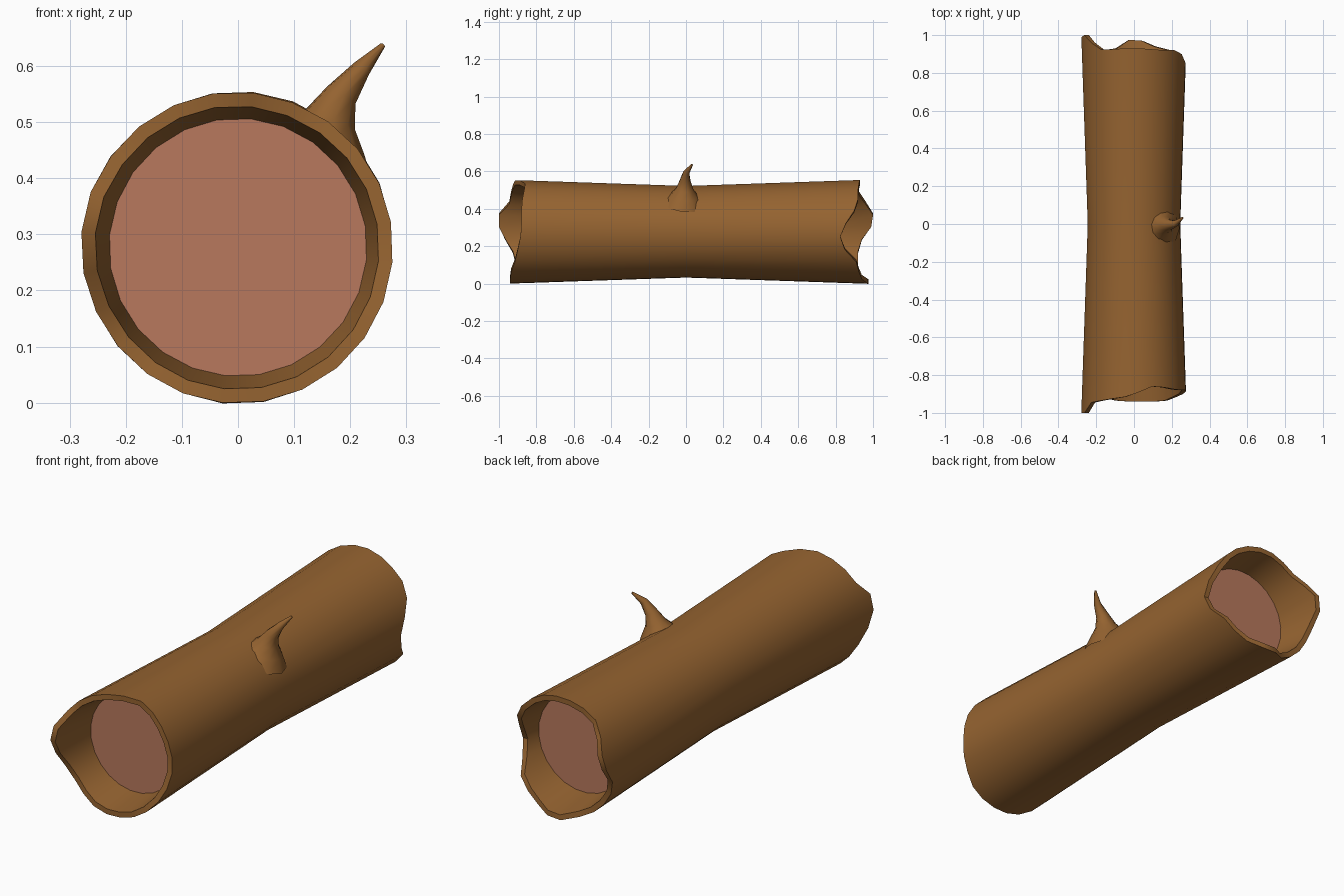
import bpy, bmesh
from math import cos, sin, radians
from mathutils import Vector

if "Cube" in bpy.data.objects:
    bpy.data.objects.remove(bpy.data.objects["Cube"])

SIDES, CZ = 24, 0.277
ANG = [radians(9.4 + 15 * k) for k in range(SIDES)]
# ragged rim position along y, one value per side
FRONT = [-.88, -.88, -.875, -.865, -.86, -.89, -.915, -.925, -.935, -.945, -1, -1,
         -.965, -.925, -.91, -.92, -.935, -.94, -.94, -.94, -.935, -.915, -.9, -.885]
BACK = [.855, .9, .92, .92, .925, .93, .93, .925, .925, .96, 1, .99,
        .94, .92, .92, .92, .93, .975, .97, .94, .925, .91, .85, .825]
CAP_Y, CAP_R = 0.77, 0.23


def material(name, rgb):
    m = bpy.data.materials.new(name)
    m.diffuse_color = (*rgb, 1)
    m.use_nodes = True
    m.node_tree.nodes["Principled BSDF"].inputs["Base Color"].default_value = m.diffuse_color
    return m


def bridge(bm, a, b):
    n = len(a)
    for i in range(n):
        bm.faces.new((a[i], a[(i + 1) % n], b[(i + 1) % n], b[i]))


def finish(bm, name, mat, angle=40):
    bmesh.ops.recalc_face_normals(bm, faces=bm.faces[:])
    me = bpy.data.meshes.new(name)
    bm.to_mesh(me)
    bm.free()
    ob = bpy.data.objects.new(name, me)
    bpy.context.collection.objects.link(ob)
    me.materials.append(mat)
    bpy.ops.object.select_all(action='DESELECT')
    ob.select_set(True)
    bpy.context.view_layer.objects.active = ob
    bpy.ops.object.shade_smooth_by_angle(angle=radians(angle))
    return ob


def ring(bm, ys, radius):
    return [bm.verts.new((radius(y) * cos(a), y, CZ + radius(y) * sin(a)))
            for a, y in zip(ANG, ys)]


def outer(y):
    return 0.246 + 0.032 * abs(y) / 0.93


bark = material("bark_brown", (0.30, 0.125, 0.03))
wood = material("cut_wood", (0.48, 0.19, 0.11))

# bark shell: recess wall, rim, waisted outside, rim, recess wall
bm = bmesh.new()
rings = [
    ring(bm, [-CAP_Y] * SIDES, lambda y: CAP_R),
    ring(bm, FRONT, lambda y: outer(y) - 0.025),
    ring(bm, FRONT, outer),
    ring(bm, [0] * SIDES, outer),
    ring(bm, BACK, outer),
    ring(bm, BACK, lambda y: outer(y) - 0.025),
    ring(bm, [CAP_Y] * SIDES, lambda y: CAP_R),
]
for a, b in zip(rings, rings[1:]):
    bridge(bm, a, b)
finish(bm, "bark", bark)

# recessed cut-wood discs
for name, s in (("front_wood", -1), ("back_wood", 1)):
    bm = bmesh.new()
    f = bm.faces.new(ring(bm, [s * CAP_Y] * SIDES, lambda y: CAP_R))
    f.normal_update()
    ob = finish(bm, name, wood)
    if ob.data.polygons[0].normal.y * s < 0:
        ob.data.flip_normals()

# broken twig: tapered rings along a bent path, flared into the bark
PATH = [((.135, -.015, .425), .115), ((.152, -.01, .468), .078), ((.164, -.008, .505), .048),
        ((.184, -.005, .548), .030), ((.220, .002, .595), .017), ((.258, .033, .637), .005)]
bm = bmesh.new()
twig = []
for i, (c, r) in enumerate(PATH):
    d = Vector(PATH[min(i + 1, 5)][0]) - Vector(PATH[max(i - 1, 0)][0])
    q = d.to_track_quat('Z', 'Y')
    twig.append([bm.verts.new(Vector(c) + q @ Vector((r * cos(radians(36 * k)), r * sin(radians(36 * k)), 0)))
                 for k in range(10)])
for a, b in zip(twig, twig[1:]):
    bridge(bm, a, b)
bm.faces.new(twig[-1])
finish(bm, "twig", bark, 60)
